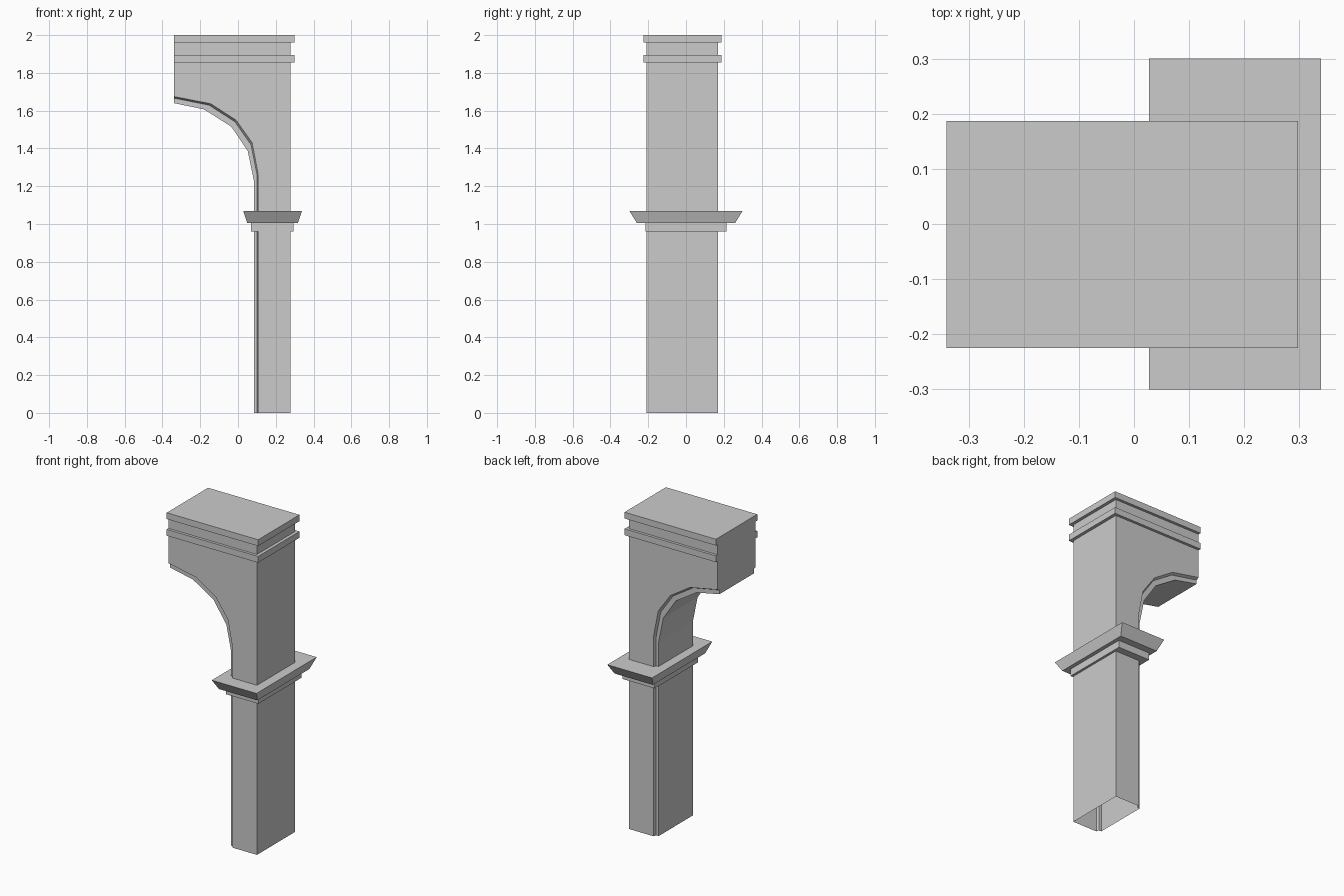
import bpy, bmesh

if "Cube" in bpy.data.objects:
    bpy.data.objects.remove(bpy.data.objects["Cube"])

X0, X1 = -0.34, 0.278          # body ends along x
Y0, Y1 = -0.208, 0.17          # body faces along y
DEPTH = 0.018                  # recess of the arch edge


def finish(bm, name):
    bmesh.ops.recalc_face_normals(bm, faces=bm.faces[:])
    mesh = bpy.data.meshes.new(name)
    bm.to_mesh(mesh)
    bm.free()
    obj = bpy.data.objects.new(name, mesh)
    bpy.context.collection.objects.link(obj)
    return obj


def block(name, x, y, z, flare=(0, 0)):
    """Box from ranges; the top is widened by flare on every side."""
    bm = bmesh.new()
    bmesh.ops.create_cube(bm, size=1)
    for v in bm.verts:
        sx, sy, sz = (1 if c > 0 else -1 for c in v.co)
        grow = 1 if sz > 0 else 0
        v.co = (x[sx > 0] + sx * flare[0] * grow,
                y[sy > 0] + sy * flare[1] * grow,
                z[sz > 0])
    return finish(bm, name)


# Column and half arch: stepped edge swept along the arch and down the shaft
outer = [(X0, 1.675), (-0.145, 1.637), (-0.01, 1.55), (0.075, 1.43), (0.107, 1.265), (0.107, 0)]
inner = [(X0, 1.64), (-0.18, 1.607), (-0.035, 1.515), (0.052, 1.385), (0.085, 1.225), (0.085, 0)]
bm = bmesh.new()
rows = []
for (ox, oz), (ix, iz) in zip(outer, inner):
    mx, mz = ox + (ix - ox) * 0.25, oz + (iz - oz) * 0.25
    pts = [(ox, Y0, oz), (mx, Y0 + DEPTH, mz), (ix, Y0 + DEPTH, iz),
           (ix, Y1 - DEPTH, iz), (mx, Y1 - DEPTH, mz), (ox, Y1, oz)]
    rows.append([bm.verts.new(p) for p in pts])
for a, b in zip(rows, rows[1:]):
    for i in range(5):
        bm.faces.new((a[i], a[i + 1], b[i + 1], b[i]))
back_profile = [(X1, 0), (X1, 1.96), (X0, 1.96)]
front = [bm.verts.new((x, Y0, z)) for x, z in back_profile]
rear = [bm.verts.new((x, Y1, z)) for x, z in back_profile]
bm.faces.new([r[0] for r in rows] + front)
bm.faces.new([r[5] for r in rows] + rear)
bm.faces.new((front[0], front[1], rear[1], rear[0]))
bm.faces.new(rows[0] + [rear[2], front[2]])
finish(bm, "column_and_half_arch")

# Cornice bands
for name, z in (("lower_cornice", (1.855, 1.895)), ("top_cornice", (1.96, 2.0))):
    block(name, (X0, 0.298), (-0.225, 0.187), z)

# Capital at the spring of the arch
block("capital_neck", (0.068, 0.293), (-0.215, 0.215), (0.96, 1.005))
block("capital_slab", (0.049, 0.317), (-0.26, 0.26), (1.005, 1.07), (0.022, 0.04))
